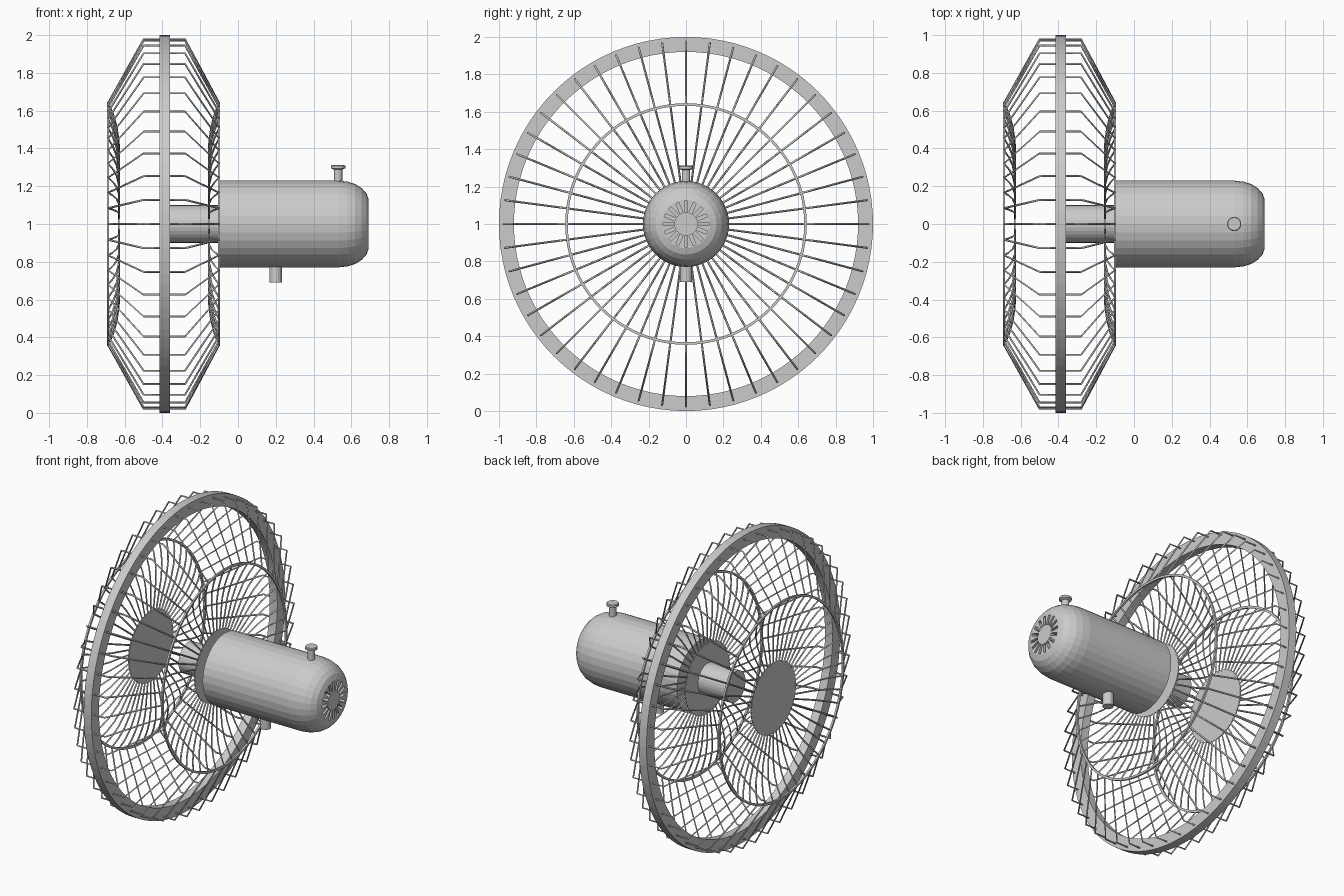
import bpy, bmesh
from math import cos, sin, pi, tau
from mathutils import Matrix, Vector

old = bpy.data.objects.get("Cube")
if old:
    bpy.data.objects.remove(old, do_unlink=True)

HUB = 1.0          # height of the fan axis
SPOKES = 48

grey = bpy.data.materials.new("light_grey_metal")
grey.use_nodes = True
grey.diffuse_color = (0.6, 0.6, 0.6, 1)
grey.node_tree.nodes["Principled BSDF"].inputs["Base Color"].default_value = (0.6, 0.6, 0.6, 1)


def add_object(name, bm):
    bmesh.ops.recalc_face_normals(bm, faces=bm.faces)
    mesh = bpy.data.meshes.new(name)
    bm.to_mesh(mesh)
    bm.free()
    mesh.materials.append(grey)
    obj = bpy.data.objects.new(name, mesh)
    bpy.context.collection.objects.link(obj)
    return obj


def lathe(name, profile, sides, axis="X", centre=(0, 0, HUB), closed=False):
    """Turn (along, radius) points around an axis; open profiles get end caps."""
    bm = bmesh.new()
    rings = []
    for along, radius in profile:
        ring = []
        for i in range(sides):
            u, v = radius * cos(tau * i / sides), radius * sin(tau * i / sides)
            point = (along, u, v) if axis == "X" else (u, v, along)
            ring.append(bm.verts.new(Vector(point) + Vector(centre)))
        rings.append(ring)
    pairs = list(zip(rings, rings[1:]))
    if closed:
        pairs.append((rings[-1], rings[0]))
    else:
        bm.faces.new(rings[0])
        bm.faces.new(rings[-1])
    for a, b in pairs:
        for i in range(sides):
            j = (i + 1) % sides
            bm.faces.new((a[i], a[j], b[j], b[i]))
    return add_object(name, bm)


def ring(name, x0, x1, r0, r1):
    return lathe(name, [(x0, r0), (x1, r0), (x1, r1), (x0, r1)], 96, closed=True)


# Cage: outer band, two wire hoops and two hub plates
ring("rim_band", -0.415, -0.36, 0.92, 1.0)
ring("front_hoop", -0.694, -0.682, 0.632, 0.646)
ring("rear_hoop", -0.106, -0.094, 0.632, 0.646)
lathe("front_hub_plate", [(-0.634, 0.23), (-0.628, 0.23)], 48)
lathe("rear_hub_plate", [(-0.156, 0.23), (-0.15, 0.23)], 48)

# Cage wires: each bends from the front plate over the rim to the rear plate
front = [(-0.631, 0.22), (-0.631, 0.42), (-0.642, 0.51), (-0.662, 0.58), (-0.688, 0.64), (-0.5, 0.978)]
rear = [(-0.28, 0.978), (-0.1, 0.64), (-0.123, 0.58), (-0.142, 0.51), (-0.153, 0.42), (-0.153, 0.22)]
wire = bpy.data.curves.new("cage_wires", "CURVE")
wire.dimensions = "3D"
wire.bevel_depth = 0.0055
wire.bevel_resolution = 0
wire.use_fill_caps = True
for k in range(SPOKES):
    c, s = cos(tau * k / SPOKES), sin(tau * k / SPOKES)
    spline = wire.splines.new("POLY")
    spline.points.add(len(front + rear) - 1)
    for p, (x, r) in zip(spline.points, front + rear):
        p.co = (x, r * c, HUB + r * s, 1)
wire.materials.append(grey)
wires = bpy.data.objects.new("cage_wires", wire)
bpy.context.collection.objects.link(wires)
bpy.ops.object.select_all(action="DESELECT")
wires.select_set(True)
bpy.context.view_layer.objects.active = wires
bpy.ops.object.convert(target="MESH")

# Motor housing with a rounded back, and its shaft
motor = lathe("motor_housing", [(-0.095, 0.23), (0.53, 0.23), (0.58, 0.224), (0.62, 0.212),
                                (0.655, 0.19), (0.68, 0.163), (0.692, 0.13)], 32)
lathe("motor_shaft", [(-0.36, 0.1), (-0.09, 0.1)], 32)

# Radial vent slots cut into the back of the motor
SLOTS = 16
bm = bmesh.new()
for k in range(SLOTS):
    place = (Matrix.Translation((0.69, 0, HUB)) @ Matrix.Rotation(tau * k / SLOTS, 4, "X")
             @ Matrix.Translation((0, 0, 0.092)) @ Matrix.Diagonal((0.1, 0.017, 0.06, 1)))
    bmesh.ops.create_cube(bm, size=1, matrix=place)
cutter = add_object("vent_cutter", bm)
cutter.hide_render = True
cut = motor.modifiers.new("vents", "BOOLEAN")
cut.object = cutter
cut.operation = "DIFFERENCE"
cut.solver = "EXACT"
bpy.context.view_layer.objects.active = motor
bpy.ops.object.modifier_apply(modifier=cut.name)
bpy.data.objects.remove(cutter, do_unlink=True)

# Pull knob on top and mounting stub below
lathe("oscillation_knob", [(1.22, 0.022), (1.288, 0.022), (1.295, 0.038), (1.308, 0.038),
                           (1.312, 0.034)], 16, "Z", (0.53, 0, 0))
lathe("mounting_stub", [(0.69, 0.033), (0.79, 0.033)], 16, "Z", (0.2, 0, 0))
